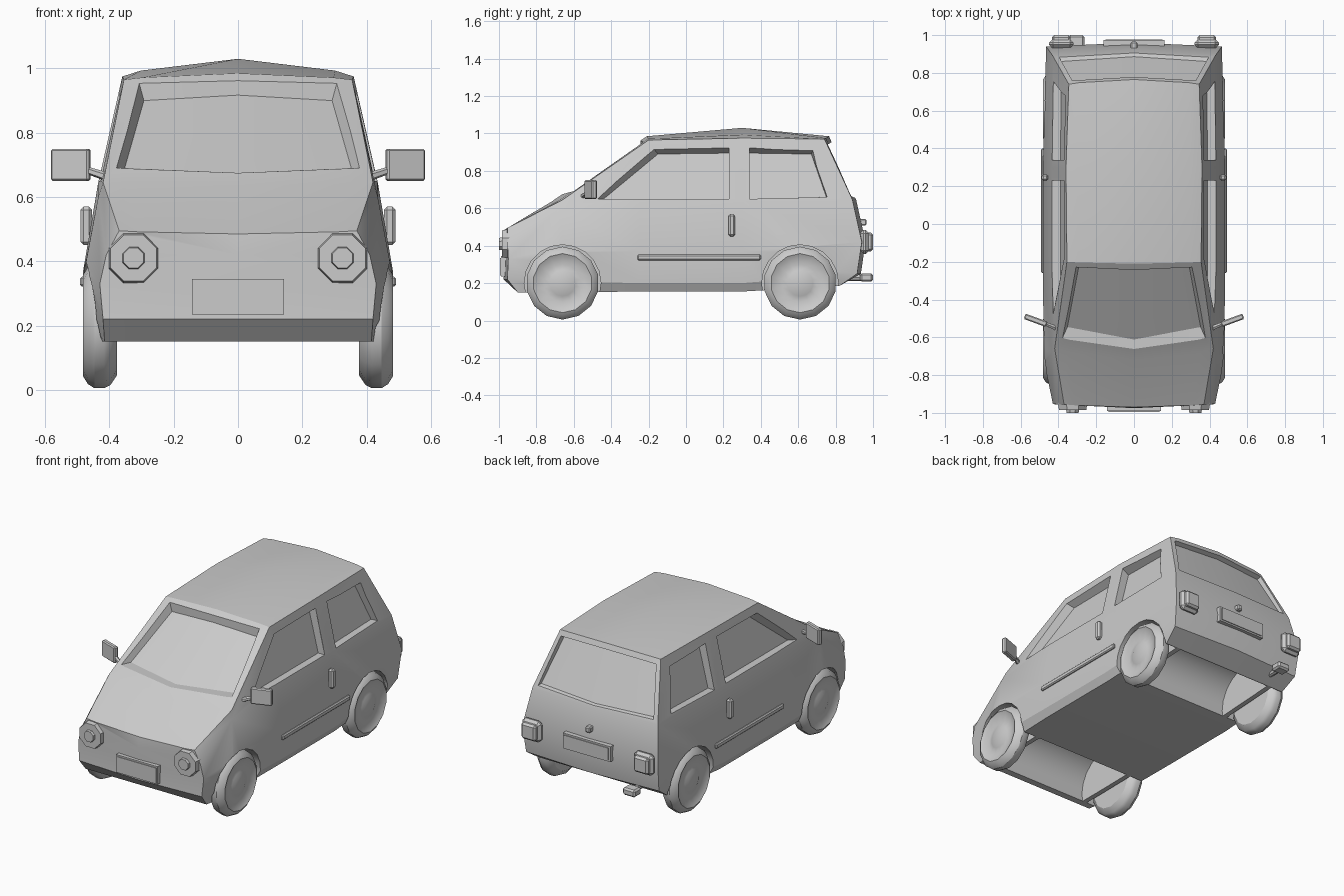
import bpy, bmesh, math
from mathutils import Vector, Matrix

if "Cube" in bpy.data.objects:
    bpy.data.objects.remove(bpy.data.objects["Cube"])

paint = bpy.data.materials.new("grey_paint")
paint.diffuse_color = (0.6, 0.6, 0.6, 1)
paint.use_nodes = True
paint.node_tree.nodes["Principled BSDF"].inputs["Base Color"].default_value = paint.diffuse_color


def finish(name, bm, smooth=None):
    bmesh.ops.recalc_face_normals(bm, faces=bm.faces)
    me = bpy.data.meshes.new(name)
    bm.to_mesh(me)
    bm.free()
    ob = bpy.data.objects.new(name, me)
    bpy.context.collection.objects.link(ob)
    me.materials.append(paint)
    if smooth:
        shade(ob, smooth)
    return ob


def shade(ob, angle):
    bpy.ops.object.select_all(action='DESELECT')
    ob.select_set(True)
    bpy.context.view_layer.objects.active = ob
    bpy.ops.object.shade_smooth_by_angle(angle=math.radians(angle))


def box(name, centre, size, bevel=0.0, turn=0.0):
    bm = bmesh.new()
    m = (Matrix.Translation(centre) @ Matrix.Rotation(turn, 4, 'Z')
         @ Matrix.Diagonal((*size, 1)))
    bmesh.ops.create_cube(bm, size=1, matrix=m)
    if bevel:
        bmesh.ops.bevel(bm, geom=bm.edges[:], offset=bevel, segments=1, affect='EDGES')
    return finish(name, bm)


def cyl(bm, centre, r1, r2, depth, n, axis, spin=0.0):
    rot = Vector(axis).to_track_quat('Z', 'Y').to_matrix().to_4x4()
    m = Matrix.Translation(centre) @ rot @ Matrix.Rotation(spin, 4, 'Z')
    bmesh.ops.create_cone(bm, cap_ends=True, segments=n, radius1=r1, radius2=r2,
                          depth=depth, matrix=m)


def cut(ob, bm):
    cutter = finish("cutter", bm)
    cutter.hide_render = True
    mod = ob.modifiers.new("cut", 'BOOLEAN')
    mod.operation, mod.solver, mod.object = 'DIFFERENCE', 'EXACT', cutter
    dg = bpy.context.evaluated_depsgraph_get()
    me = bpy.data.meshes.new_from_object(ob.evaluated_get(dg))
    ob.modifiers.clear()
    ob.data = me
    bpy.data.objects.remove(cutter)


def cut_window(ob, surface, glass, caps):
    # recess whose floor is the glass pane
    bm = bmesh.new()
    p = [Vector(v) for v in surface]
    g = [Vector(v) for v in glass]
    a = [bm.verts.new(v) for v in g]
    b = [bm.verts.new(u + (u - v) * 2) for u, v in zip(p, g)]
    n = len(a)
    for i in range(n):
        j = (i + 1) % n
        bm.faces.new((a[i], a[j], b[j], b[i]))
    for c in caps:
        bm.faces.new([a[i] for i in c])
        bm.faces.new([b[i] for i in reversed(c)])
    cut(ob, bm)


# body shell: stations of roof centre (y, z), then edge, belt, mid, low, bottom (x, y, z)
stations = [
    ((-.97, .485), (.37, -.955, .495), (.41, -.955, .42), (.43, -.95, .33), (.42, -.955, .22), (.415, -.90, .15)),
    ((-.72, .635), (.42, -.66, .645), (.435, -.68, .60), (.478, -.72, .37), (.47, -.72, .21), (.44, -.72, .15)),
    ((-.21, .985), (.355, -.20, .965), (.435, -.25, .645), (.482, -.25, .37), (.475, -.25, .20), (.45, -.25, .155)),
    ((.30, 1.03), (.36, .30, .975), (.435, .30, .645), (.482, .30, .37), (.475, .30, .20), (.45, .30, .155)),
    ((.765, .985), (.345, .74, .97), (.43, .89, .645), (.465, .94, .42), (.455, .915, .25), (.44, .82, .185)),
]
bm = bmesh.new()
rings = []
for (cy, cz), *side in stations:
    e = Vector(side[0])
    shoulder = Vector((e.x * .84, e.y + (cy - e.y) / 3, e.z + (cz - e.z) / 3))
    half = [shoulder] + [Vector(s) for s in side]
    right = [bm.verts.new(v) for v in half]
    left = [bm.verts.new((-v.x, v.y, v.z)) for v in half]
    top = bm.verts.new((0, cy, cz))
    base = bm.verts.new((0, half[-1].y, half[-1].z))
    rings.append([top] + right + [base] + left[::-1])
n = len(rings[0])
for r, s in zip(rings, rings[1:]):
    for i in range(n):
        j = (i + 1) % n
        bm.faces.new((r[i], r[j], s[j], s[i]))
# bowed nose and tail
for ring, bow in ((rings[0], -.02), (rings[-1], .02)):
    prev = ring[0]
    for k in range(3, 7):
        r, l = ring[k], ring[n - k]
        c = ring[7] if k == 6 else bm.verts.new((0, r.co.y + bow, r.co.z))
        if k == 3:
            bm.faces.new((prev, ring[1], ring[2], r, c))
            bm.faces.new((prev, c, l, ring[n - 2], ring[n - 1]))
        else:
            bm.faces.new((prev, ring[k - 1], r, c))
            bm.faces.new((prev, c, l, ring[n - k + 1]))
        prev = c
bmesh.ops.triangulate(bm, faces=[f for f in bm.faces if len(f.verts) > 4])
body = finish("body", bm)

# wheel arches and the inner wells, split by a thin wall
WHEELS = (-.66, .61)
bm = bmesh.new()
for y in WHEELS:
    cyl(bm, (0, y, .2), .205, .205, .66, 20, (1, 0, 0))
    for s in (-1, 1):
        cyl(bm, (s * .53, y, .2), .205, .205, .34, 20, (1, 0, 0))
cut(body, bm)

# side windows
front_win = [(-.48, .65), (-.17, .915), (.23, .92), (.23, .65)]
front_pane = [(-.44, .65), (-.15, .89), (.23, .895), (.23, .65)]
rear_win = [(.34, .65), (.34, .92), (.68, .91), (.755, .66)]
rear_pane = [(.34, .65), (.34, .895), (.67, .89), (.75, .66)]
for s in (-1, 1):
    for win, pane in ((front_win, front_pane), (rear_win, rear_pane)):
        cut_window(body,
                   [(s * (.435 - .25 * (z - .645)), y, z) for y, z in win],
                   [(s * (.39 - .25 * (z - .645)), y, z) for y, z in pane],
                   [(0, 1, 2, 3)])

# windscreen and rear window, each creased along the middle
split = [(0, 1, 4, 5), (1, 2, 3, 4)]
screen, pane = [], []
for x, z in ((-.305, .945), (0, .962), (.305, .945), (.375, .69), (0, .675), (-.375, .69)):
    y = -.66 + (z - .645) * 1.4375 if x else -.72 + (z - .635) * 1.457
    screen.append((x, y, z))
    pane.append((x * .96, y, z - .045) if z > .8 else (x * .94, y + .05, z))
cut_window(body, screen, pane, split)
screen, pane = [], []
for x, z in ((-.325, .94), (0, .95), (.325, .94), (.395, .665), (0, .655), (-.395, .665)):
    y = .74 + (.97 - z) * .46 + (0 if x else .021)
    screen.append((x, y, z))
    pane.append((x * .985, y - .02, z - .008 if z > .8 else z + .005))
cut_window(body, screen, pane, split)
shade(body, 25)

# wheels: spun profile of (offset across, radius)
profile = [(0, .0), (0, .155), (.02, .185), (.04, .195), (.07, .195), (.09, .182),
           (.105, .158), (.098, .145), (.085, .10), (.092, .07), (.1, .05), (.1, 0)]
for y, end in zip(WHEELS, ("front", "rear")):
    for s, hand in ((-1, "left"), (1, "right")):
        bm = bmesh.new()
        vs = [bm.verts.new((s * (.377 + a), y, .2 + r)) for a, r in profile]
        es = [bm.edges.new(p) for p in zip(vs, vs[1:])]
        bmesh.ops.spin(bm, geom=vs + es, cent=(0, y, .2), axis=(1, 0, 0),
                       angle=math.tau, steps=14, use_duplicate=False)
        bmesh.ops.remove_doubles(bm, verts=bm.verts, dist=.0005)
        finish(f"{end}_{hand}_wheel", bm, 30)

for s, hand in ((-1, "left"), (1, "right")):
    # headlight: octagonal rim with a small lens
    bm = bmesh.new()
    cyl(bm, (s * .325, -.965, .41), .085, .078, .04, 8, (0, -1, 0), math.pi / 8)
    cyl(bm, (s * .325, -.985, .41), .04, .034, .03, 8, (0, -1, 0), math.pi / 8)
    finish(f"{hand}_headlight", bm)
    # tail light: stepped block
    box(f"{hand}_tail_light", (s * .385, .955, .42), (.13, .05, .13), .02)
    box(f"{hand}_tail_lens", (s * .385, .98, .42), (.10, .04, .10), .012)
    # door handle, side trim
    box(f"{hand}_door_handle", (s * .472, .245, .51), (.036, .036, .12), .01)
    box(f"{hand}_side_trim", (s * .483, .07, .337), (.018, .66, .03), .006)
    # mirror and its arm
    box(f"{hand}_mirror", (s * .52, -.51, .70), (.125, .03, .10), .006, s * .35)
    bm = bmesh.new()
    a, b = Vector((s * .405, -.555, .662)), Vector((s * .475, -.525, .685))
    cyl(bm, (a + b) / 2, .014, .011, (b - a).length, 6, b - a)
    finish(f"{hand}_mirror_arm", bm)

# number plates with raised centres, boot lock, exhaust
box("front_plate", (0, -.975, .29), (.285, .03, .11))
box("front_plate_panel", (0, -.99, .288), (.27, .008, .095))
box("rear_plate", (0, .958, .42), (.325, .03, .095))
box("rear_plate_panel", (0, .974, .42), (.30, .008, .075))
box("boot_lock", (0, .945, .525), (.035, .04, .035), .006)
bm = bmesh.new()
cyl(bm, (-.305, .89, .23), .018, .018, .14, 8, (0, 1, 0))
finish("exhaust_pipe", bm)
box("exhaust_tip", (-.305, .965, .23), (.085, .07, .045), .01)
